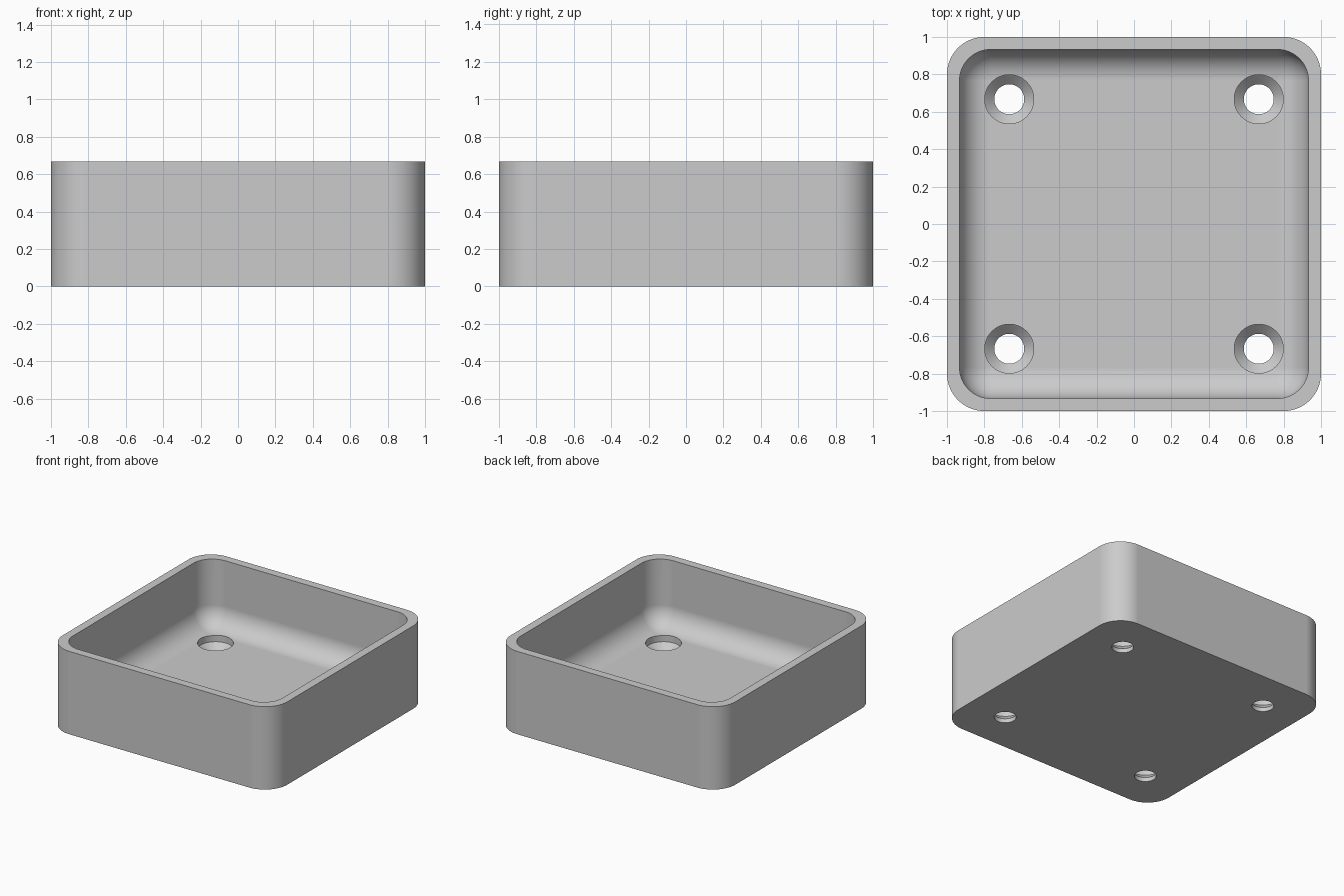
import bpy
import bmesh
from math import cos, sin, pi, radians

HEIGHT = 0.667      # overall height
FLOOR = 0.133       # floor thickness
INNER = 0.933       # half width of the cavity
FILLET = 0.167      # cavity corner and floor radius
HOLE = 0.667        # screw hole offset from the centre
SEG = 14            # segments per quarter turn

cube = bpy.data.objects.get("Cube")
if cube:
    bpy.data.objects.remove(cube, do_unlink=True)

grey = bpy.data.materials.new("plain grey")
grey.use_nodes = True
grey.diffuse_color = (0.6, 0.6, 0.6, 1)
grey.node_tree.nodes["Principled BSDF"].inputs["Base Color"].default_value = (0.6, 0.6, 0.6, 1)


def rounded_square(bm, half, radius, z):
    """Ring of vertices around a square with rounded corners."""
    ring = []
    for corner in range(4):
        mid = pi / 4 + corner * pi / 2
        cx = (half - radius) * (1 if cos(mid) > 0 else -1)
        cy = (half - radius) * (1 if sin(mid) > 0 else -1)
        for i in range(SEG + 1):
            a = corner * pi / 2 + i / SEG * pi / 2
            ring.append(bm.verts.new((cx + radius * cos(a), cy + radius * sin(a), z)))
    return ring


def circle(bm, radius, z, x, y, n=48):
    return [bm.verts.new((x + radius * cos(2 * pi * i / n),
                          y + radius * sin(2 * pi * i / n), z)) for i in range(n)]


def skin(bm, rings):
    """Bridge successive rings and cap both ends."""
    for a, b in zip(rings, rings[1:]):
        for i in range(len(a)):
            j = (i + 1) % len(a)
            bm.faces.new((a[i], a[j], b[j], b[i]))
    bm.faces.new(rings[0][::-1])
    bm.faces.new(rings[-1])


def finish(bm, name):
    bmesh.ops.remove_doubles(bm, verts=bm.verts, dist=0.0005)
    bmesh.ops.recalc_face_normals(bm, faces=bm.faces)
    mesh = bpy.data.meshes.new(name)
    bm.to_mesh(mesh)
    bm.free()
    mesh.materials.append(grey)
    obj = bpy.data.objects.new(name, mesh)
    bpy.context.collection.objects.link(obj)
    return obj


# Open tray: outer wall, rim, inner wall, then the fillet down to the floor
bm = bmesh.new()
rings = [rounded_square(bm, 1, 0.2, 0),
         rounded_square(bm, 1, 0.2, HEIGHT),
         rounded_square(bm, INNER, FILLET, HEIGHT)]
for k in range(SEG + 1):
    a = k / SEG * pi / 2
    r = FILLET * cos(a)
    rings.append(rounded_square(bm, INNER - FILLET + r, r, FLOOR + FILLET * (1 - sin(a))))
skin(bm, rings)
tray = finish(bm, "tray")

# Cutter for the four countersunk screw holes: bore, cone, head recess
bm = bmesh.new()
for sx in (-1, 1):
    for sy in (-1, 1):
        skin(bm, [circle(bm, r, z, sx * HOLE, sy * HOLE)
                  for r, z in ((0.08, -0.1), (0.08, 0.033), (0.131, 0.083), (0.131, 0.25))])
cutter = finish(bm, "screw_hole_cutter")
cutter.hide_render = True

cut = tray.modifiers.new("screw holes", 'BOOLEAN')
cut.operation = 'DIFFERENCE'
cut.solver = 'EXACT'
cut.object = cutter
bpy.ops.object.select_all(action='DESELECT')
tray.select_set(True)
bpy.context.view_layer.objects.active = tray
bpy.ops.object.modifier_apply(modifier=cut.name)
bpy.data.objects.remove(cutter, do_unlink=True)

# Smooth curves with crisp rims and flat faces
bpy.ops.object.shade_smooth_by_angle(angle=radians(30))
weighted = tray.modifiers.new("flat face normals", 'WEIGHTED_NORMAL')
weighted.keep_sharp = True
